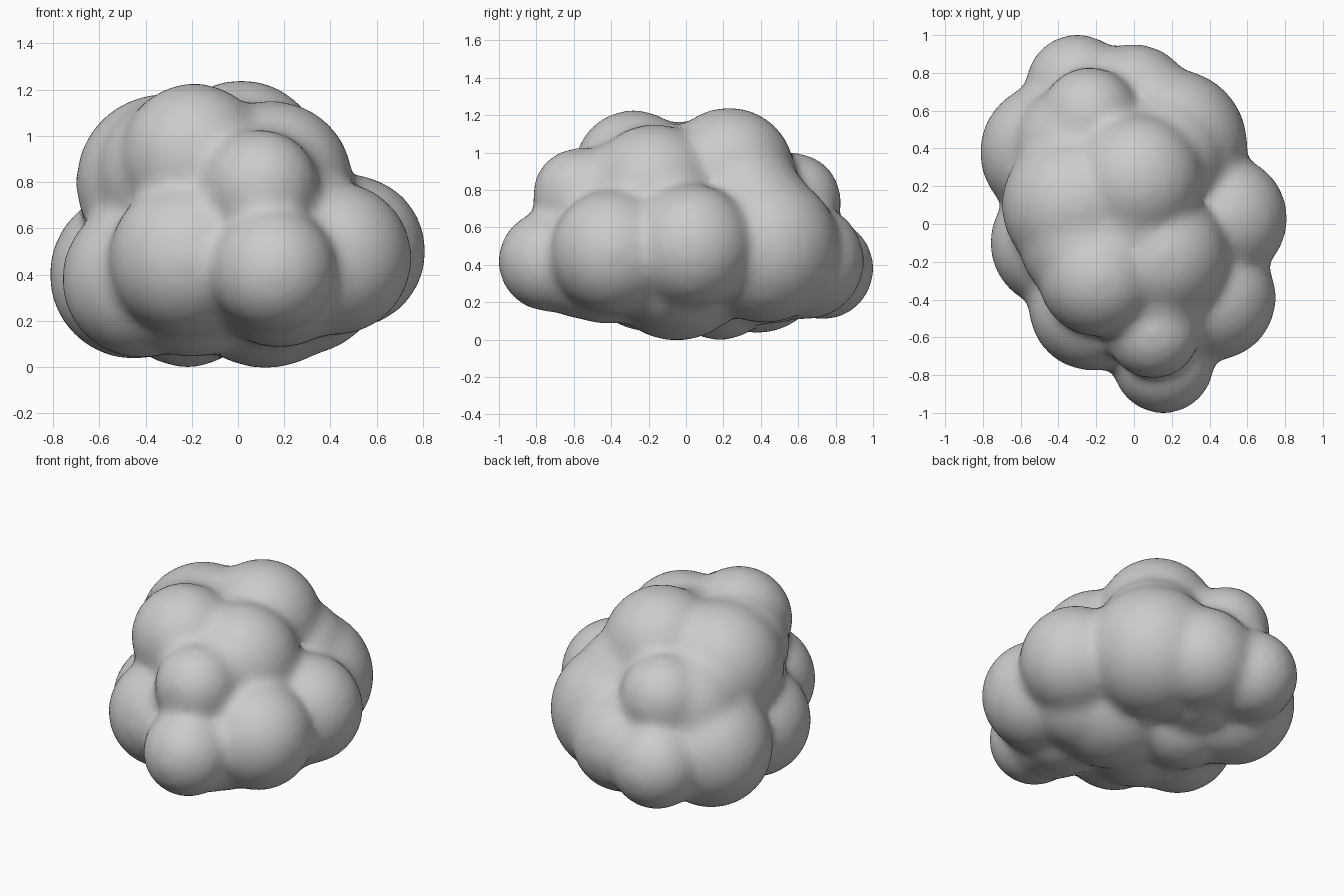
import bpy
import bmesh
from mathutils import Matrix

cube = bpy.data.objects.get("Cube")
if cube:
    bpy.data.objects.remove(cube, do_unlink=True)

# Puffs of the cloud: x, y, z, radius
puffs = [
    # crown
    (0.015, 0.23, 0.89, 0.345), (-0.19, -0.28, 0.91, 0.31),
    (0.145, -0.17, 0.80, 0.345), (-0.32, 0.10, 0.80, 0.375),
    # front
    (0.10, -0.57, 0.775, 0.24), (0.155, -0.735, 0.42, 0.26),
    (-0.22, -0.44, 0.47, 0.33),
    # left side
    (0.42, -0.39, 0.47, 0.325), (0.48, 0.03, 0.50, 0.325),
    (0.20, 0.42, 0.49, 0.395),
    # back
    (0.00, 0.64, 0.42, 0.305), (-0.30, 0.73, 0.38, 0.265),
    (-0.235, 0.57, 0.74, 0.25),
    # right side
    (-0.45, 0.38, 0.40, 0.36), (-0.42, -0.10, 0.38, 0.335),
    # underside
    (0.12, -0.05, 0.41, 0.41), (-0.22, 0.18, 0.31, 0.305),
    # inner puffs that fill the valleys
    (0.16, -0.55, 0.41, 0.29), (0.18, -0.42, 0.42, 0.33),
    (0.28, -0.10, 0.40, 0.34), (0.25, -0.17, 0.60, 0.30),
    (-0.10, 0.45, 0.41, 0.32), (-0.20, -0.20, 0.40, 0.35),
    (-0.05, 0.02, 0.80, 0.35), (-0.28, -0.10, 0.84, 0.32),
    (0.10, -0.35, 0.76, 0.29), (0.15, 0.35, 0.66, 0.33),
    (-0.30, 0.40, 0.65, 0.33),
]

# One mesh of overlapping spheres, grown a little to offset the softening
bm = bmesh.new()
for x, y, z, r in puffs:
    bmesh.ops.create_icosphere(bm, subdivisions=4, radius=r + 0.003 / r,
                               matrix=Matrix.Translation((x, y, z)))
mesh = bpy.data.meshes.new("cloud")
bm.to_mesh(mesh)
bm.free()
cloud = bpy.data.objects.new("cloud", mesh)
bpy.context.collection.objects.link(cloud)

# Pale grey material
mat = bpy.data.materials.new("pale grey")
mat.use_nodes = True
colour = (0.6, 0.6, 0.6, 1.0)
mat.diffuse_color = colour
mat.node_tree.nodes["Principled BSDF"].inputs["Base Color"].default_value = colour
mesh.materials.append(mat)

# Fuse the puffs and soften the seams
remesh = cloud.modifiers.new("fuse", 'REMESH')
remesh.mode = 'VOXEL'
remesh.voxel_size = 0.025
remesh.use_smooth_shade = True
smooth = cloud.modifiers.new("soften", 'SMOOTH')
smooth.factor = 0.5
smooth.iterations = 28
